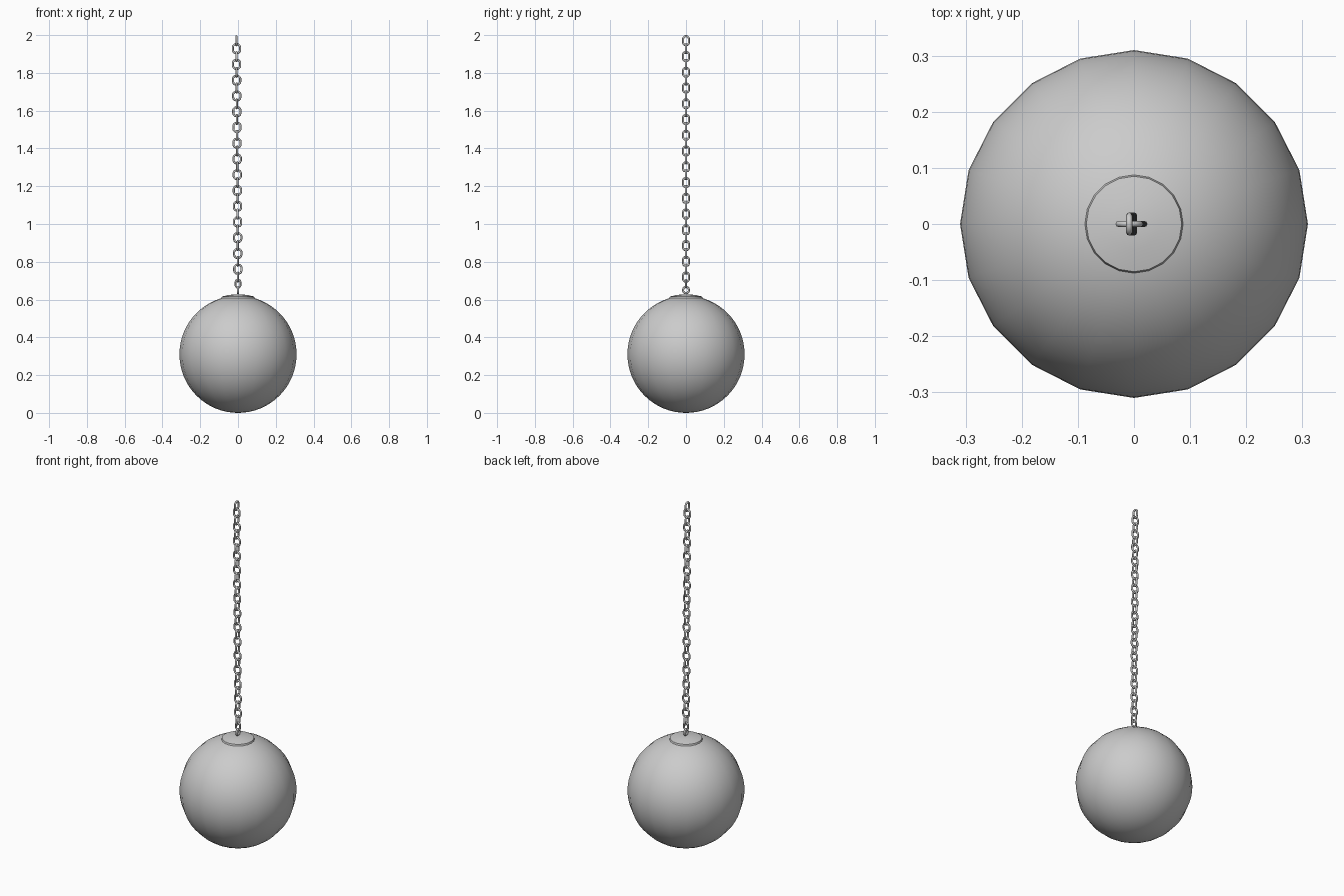
import bpy, bmesh
from math import sin, cos, pi, radians

if "Cube" in bpy.data.objects:
    bpy.data.objects.remove(bpy.data.objects["Cube"])


def make_object(name, verts, faces, angle=40):
    mesh = bpy.data.meshes.new(name)
    mesh.from_pydata(verts, [], faces)
    bm = bmesh.new()
    bm.from_mesh(mesh)
    bmesh.ops.recalc_face_normals(bm, faces=bm.faces)
    bm.to_mesh(mesh)
    bm.free()
    ob = bpy.data.objects.new(name, mesh)
    bpy.context.collection.objects.link(ob)
    bpy.ops.object.select_all(action='DESELECT')
    ob.select_set(True)
    bpy.context.view_layer.objects.active = ob
    bpy.ops.object.shade_smooth_by_angle(angle=radians(angle))
    return ob


def lathe(name, profile, sides, angle=40):
    """Revolve (radius, z) points; both ends are closed."""
    verts = [(r * cos(2 * pi * i / sides), r * sin(2 * pi * i / sides), z)
             for r, z in profile for i in range(sides)]
    faces = []
    for j in range(len(profile) - 1):
        for i in range(sides):
            k = (i + 1) % sides
            faces.append((j * sides + i, j * sides + k,
                          (j + 1) * sides + k, (j + 1) * sides + i))
    faces.append(tuple(range(sides)))
    faces.append(tuple((len(profile) - 1) * sides + i for i in range(sides)))
    return make_object(name, verts, faces, angle)


def link(name, x, z, half_w, half_h, tube, along_x, steps=16, sides=8):
    """Oval chain link: a tube swept along a stadium-shaped path."""
    r = half_w - tube
    straight = max(half_h - half_w, 0)
    verts, faces = [], []
    for i in range(steps):
        a = 2 * pi * (i + 0.5) / steps
        shift = straight if sin(a) > 0 else -straight
        for j in range(sides):
            b = 2 * pi * j / sides
            across = (r + tube * cos(b)) * cos(a)
            up = (r + tube * cos(b)) * sin(a) + shift
            depth = tube * sin(b)
            verts.append((x + across, depth, z + up) if along_x
                         else (x + depth, across, z + up))
            i2, j2 = (i + 1) % steps, (j + 1) % sides
            faces.append((i * sides + j, i2 * sides + j,
                          i2 * sides + j2, i * sides + j2))
    return make_object(name, verts, faces, 60)


# Heavy ball
bpy.ops.mesh.primitive_uv_sphere_add(segments=20, ring_count=32, radius=0.31,
                                     location=(0, 0, 0.31))
ball = bpy.context.object
ball.name = "ball"
bpy.ops.object.shade_smooth_by_angle(angle=radians(40))

# Shallow domed mounting cap
lathe("mounting_cap", [(0.08, 0.598), (0.088, 0.606), (0.085, 0.616),
                       (0.045, 0.625), (0.01, 0.627)], 20, 30)

# Anchor ring and the small link that joins it to the chain
link("anchor_ring", 0, 0.650, 0.021, 0.022, 0.0055, False)
link("joining_link", 0, 0.684, 0.018, 0.026, 0.005, True)

# Chain of alternating links, leaning very slightly towards -x at the top
PITCH = 0.0417
for n in range(31):
    z = 1.97 - PITCH * n
    lean = -0.0085 * (z - 0.66) / 1.31
    facing_front = n % 2 == 1
    link(f"chain_link_{n + 1:02d}", lean, z, 0.025 if facing_front else 0.021,
         0.03, 0.0055, facing_front)
